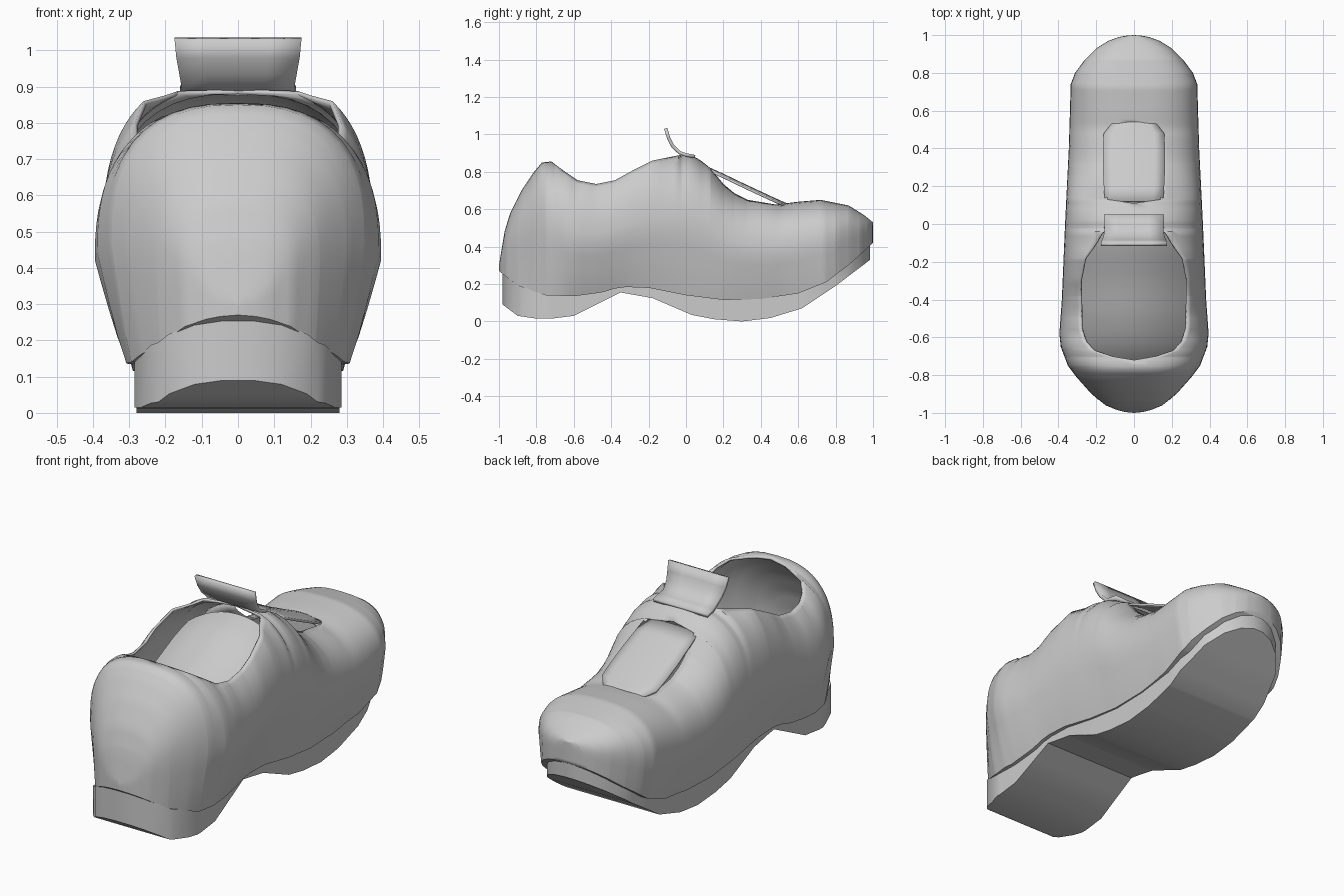
import bpy, bmesh, math

cube = bpy.data.objects.get("Cube")
if cube:
    bpy.data.objects.remove(cube)

grey = bpy.data.materials.new("plain grey")
grey.use_nodes = True
colour = (0.6, 0.6, 0.6, 1)
grey.diffuse_color = colour
grey.node_tree.nodes["Principled BSDF"].inputs["Base Color"].default_value = colour


def along(table, y):
    """Read a height or width off a profile table at y."""
    if y <= table[0][0]:
        return table[0][1]
    for (y0, v0), (y1, v1) in zip(table, table[1:]):
        if y <= y1:
            return v0 + (v1 - v0) * (y - y0) / (y1 - y0)
    return table[-1][1]


def loft(name, sections, closed=False, caps=False, thickness=0, angle=40):
    """Skin a row of equal-length sections into one smooth part."""
    bm = bmesh.new()
    rows = [[bm.verts.new(p) for p in s] for s in sections]
    count = len(rows[0])
    for a, b in zip(rows, rows[1:]):
        for i in range(count if closed else count - 1):
            j = (i + 1) % count
            bm.faces.new((a[i], a[j], b[j], b[i]))
    if caps:
        bm.faces.new(rows[0])
        bm.faces.new(rows[-1])
    bmesh.ops.remove_doubles(bm, verts=bm.verts, dist=0.0005)
    bmesh.ops.dissolve_degenerate(bm, edges=bm.edges, dist=0.0005)
    bmesh.ops.recalc_face_normals(bm, faces=bm.faces)
    mesh = bpy.data.meshes.new(name)
    bm.to_mesh(mesh)
    bm.free()
    mesh.materials.append(grey)
    ob = bpy.data.objects.new(name, mesh)
    bpy.context.collection.objects.link(ob)
    if thickness:
        mod = ob.modifiers.new("thickness", "SOLIDIFY")
        mod.thickness = thickness
        mod.offset = -1
    bpy.ops.object.select_all(action="DESELECT")
    ob.select_set(True)
    bpy.context.view_layer.objects.active = ob
    bpy.ops.object.shade_smooth_by_angle(angle=math.radians(angle))
    return ob


# Side and plan profiles, running from heel to toe
top_line = [(-1, .3), (-.97, .48), (-.94, .58), (-.88, .7), (-.82, .79), (-.77, .85),
            (-.72, .855), (-.66, .81), (-.58, .755), (-.48, .735), (-.38, .755),
            (-.28, .81), (-.18, .86), (-.03, .89), (.02, .895), (.08, .86), (.13, .82),
            (.2, .735), (.26, .685), (.33, .65), (.48, .625), (.6, .64), (.72, .65),
            (.87, .62), (.95, .57), (1, .53)]
welt_line = [(-1, .27), (-.9, .19), (-.75, .14), (-.6, .135), (-.45, .155), (-.35, .185),
             (-.2, .18), (0, .14), (.2, .115), (.4, .12), (.6, .15), (.75, .21),
             (.88, .31), (1, .42)]
width = [(-1, 0), (-.995, .05), (-.985, .09), (-.96, .15), (-.9, .225), (-.81, .305),
         (-.75, .35), (-.65, .388), (-.58, .395), (-.4, .382), (0, .365), (.4, .345),
         (.74, .335), (.8, .312), (.87, .26), (.93, .2), (.97, .135), (.99, .08),
         (.997, .04), (1, 0)]
flare = [(-1, 1), (-.9, .95), (-.75, .84), (-.6, .77), (0, .8), (.5, .84), (.8, .92), (1, 1)]
# The collar, followed by the slot in the instep
opening = [(-.72, 0), (-.7, .12), (-.67, .21), (-.62, .255), (-.55, .28), (-.3, .285),
           (-.18, .26), (-.1, .2), (-.04, .165), (-.02, 0), (.11, 0), (.13, .14),
           (.48, .14), (.53, 0)]

# Upper: a thin shell with an open collar and instep slot
steps = 48
stations = {round(-math.cos(math.pi * i / steps), 3) for i in range(steps + 1)}
for table in (opening, top_line, width):
    stations |= {y for y, _ in table}
power = .78


def half_section(y, side):
    """Flared lower wall, then an arch that stops at the open edge."""
    w, low, top = along(width, y), along(welt_line, y), along(top_line, y)
    rim, foot = along(opening, y), along(flare, y)
    mid = low + (top - low) * .46
    points = []
    for i in range(4):
        t = i / 4
        x = w * (foot + (1 - foot) * t ** .85)
        points.append((side * x, y, low + (mid - low) * t))
    stop = math.acos((rim / w) ** (1 / power)) if w else math.pi / 2
    for i in range(12):
        a = stop * i / 11
        x = rim if i == 11 else w * math.cos(a) ** power
        z = mid + (top - mid) * (math.sin(a) / math.sin(stop)) ** power
        points.append((side * x, y, z))
    return points


loft("upper", [half_section(y, -1)[::-1] + half_section(y, 1) for y in sorted(stations)],
     thickness=0.012, angle=50)

# Sole: heel block, raised waist and curved forefoot
tread = [(-.98, .09), (-.9, .03), (-.8, .015), (-.72, .015), (-.6, .03), (-.35, .155),
         (-.18, .125), (.03, .035), (.15, .012), (.3, .0), (.45, .018), (.62, .07),
         (.8, .19), (.985, .33)]
sole_width = [(-.98, .04), (-.965, .12), (-.93, .19), (-.88, .24), (-.75, .285), (-.6, .285),
              (-.3, .275), (0, .28), (.4, .28), (.7, .275), (.84, .235), (.92, .17),
              (.965, .1), (.985, .03)]
sections = []
for y in sorted({p[0] for p in tread + sole_width + welt_line if abs(p[0]) < .99}):
    w, low, high = along(sole_width, y), along(tread, y), along(welt_line, y) + .004
    sections.append([(-w, y, high), (-w, y, low), (w, y, low), (w, y, high)])
loft("sole", sections, closed=True, caps=True, angle=30)

# Footbed: domed lining seen through the collar
bed_line = [(-.76, .42), (-.66, .53), (-.5, .62), (-.3, .7), (-.1, .8), (0, .83)]
sections = []
for i in range(13):
    y = -.76 + .76 * i / 12
    w = min(along(width, y) * .8, .31)
    sections.append([(w * u / 6, y, along(bed_line, y) - 1.3 * (w * u / 6) ** 2)
                     for u in range(-6, 7)])
loft("footbed", sections)

# Tongue tab: flares out above the front of the collar
tab = [(.05, .89, .16), (.0, .9, .16), (-.03, .91, .155), (-.065, .945, .162),
       (-.085, .985, .17), (-.1, 1.035, .175)]
loft("tongue_tab", [[(w * u / 2, y, z) for u in range(-2, 3)] for y, z, w in tab],
     thickness=0.018)

# Instep flap: covers the slot, rounded at its toe end
flap = [(.12, .826, .155), (.2, .79, .16), (.3, .742, .165), (.4, .695, .165),
        (.48, .658, .16), (.53, .636, .12), (.555, .628, .06)]
loft("instep_flap", [[(w * u / 3, y, z - .012 * (u / 3) ** 2) for u in range(-3, 4)]
                     for y, z, w in flap], thickness=0.012)
